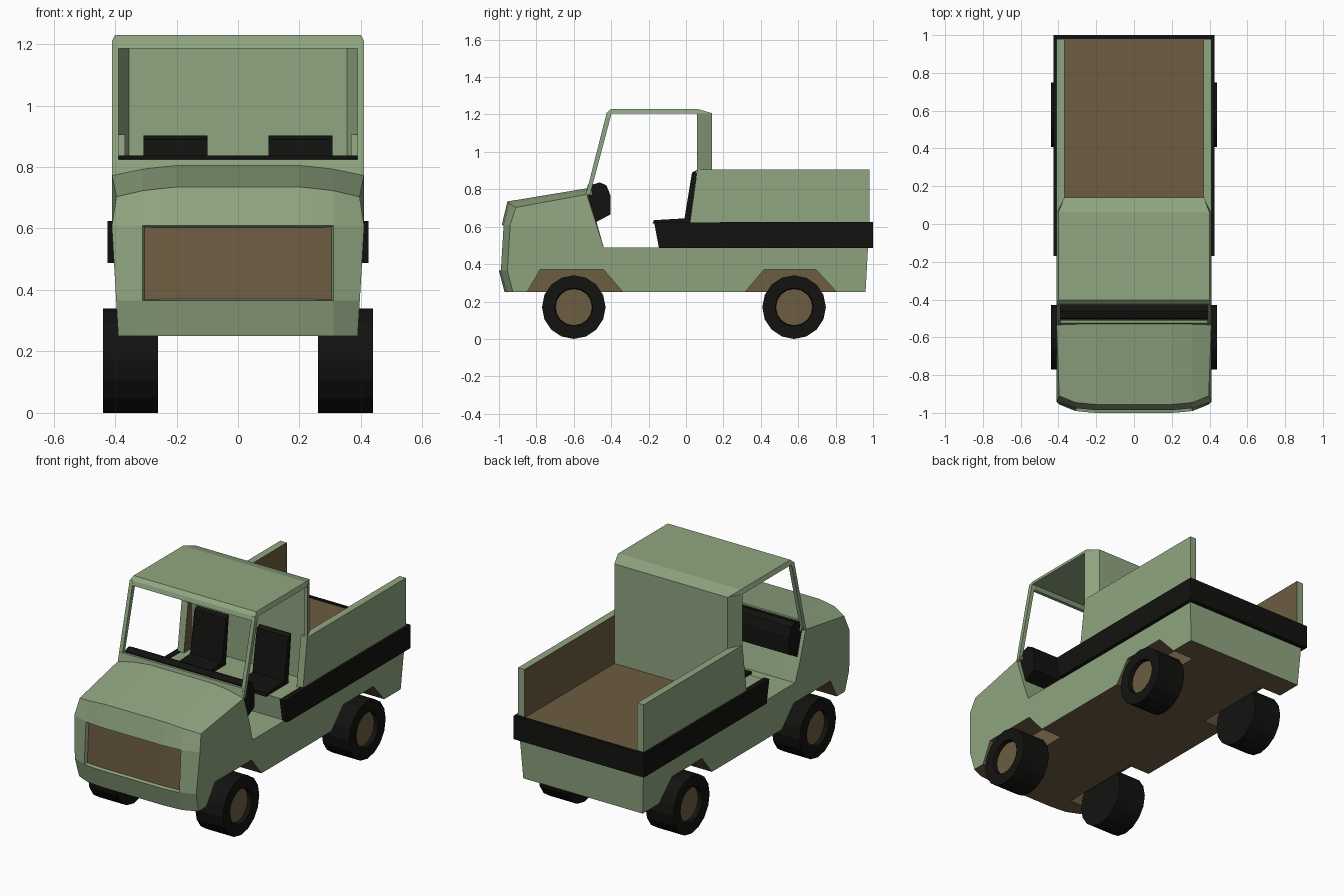
import bpy, bmesh
from mathutils import Matrix

if "Cube" in bpy.data.objects:
    bpy.data.objects.remove(bpy.data.objects["Cube"])


def material(name, rgb):
    m = bpy.data.materials.new(name)
    m.diffuse_color = (*rgb, 1)
    m.use_nodes = True
    m.node_tree.nodes["Principled BSDF"].inputs["Base Color"].default_value = m.diffuse_color
    return m


GREEN = material("green_paint", (0.28, 0.38, 0.22))
BROWN = material("brown", (0.155, 0.109, 0.054))
BLACK = material("black", (0.006, 0.006, 0.005))


def finish(name, bm, mats):
    bmesh.ops.recalc_face_normals(bm, faces=bm.faces)
    me = bpy.data.meshes.new(name)
    bm.to_mesh(me)
    bm.free()
    for m in mats:
        me.materials.append(m)
    ob = bpy.data.objects.new(name, me)
    bpy.context.collection.objects.link(ob)
    return ob


def prism(name, pts, a, b, mats, axis="x", shape=None, paint=None):
    """Extrude a (y,z) profile along x, or an (x,y) profile along z."""
    bm = bmesh.new()
    put = (lambda p, t: (t, p[0], p[1])) if axis == "x" else (lambda p, t: (p[0], p[1], t))
    r0 = [bm.verts.new(put(p, a)) for p in pts]
    r1 = [bm.verts.new(put(p, b)) for p in pts]
    n = len(pts)
    bm.faces.new(r0)
    bm.faces.new(r1)
    for i in range(n):
        bm.faces.new((r0[i], r0[(i + 1) % n], r1[(i + 1) % n], r1[i]))
    if shape:
        for v in bm.verts:
            v.co.x = shape(v.co)
    if paint:
        for f in bm.faces:
            f.material_index = int(paint(f.calc_center_median()))
    return finish(name, bm, mats)


# Body: one side profile lofted across x, with wheel arches and recessed grille
profile = [(.96, .25), (.807, .25), (.695, .37), (.417, .37), (.315, .25),
           (-.337, .25), (-.44, .37), (-.78, .37), (-.85, .25),
           (-.97, .25), (-1.0, .365), (-.985, .61), (-.955, .735), (-.53, .805),
           (-.44, .49), (-.14, .49), (-.155, .62), (.14, .62), (.98, .62)]
half = [(.2, False), (.25, False), (.25, True), (.31, True), (.41, True)]
stations = [(-x, a) for x, a in reversed(half)] + half
ROUND = {.2: (0, 0), .25: (.004, -.005), .31: (.01, -.012), .41: (.045, -.032)}

bm = bmesh.new()
rows = []
for x, arch in stations:
    dy, dz = ROUND[abs(x)]
    row = []
    for i, (y, z) in enumerate(profile):
        if not arch and i in (2, 3, 6, 7):
            z = .25
        if 9 <= i <= 12:
            y += dy
        if i in (12, 13):
            z += dz
        row.append(bm.verts.new((x, y, z)))
    rows.append(row)
grille = []
n = len(profile)
for s in range(len(rows) - 1):
    for i in range(n):
        j = (i + 1) % n
        f = bm.faces.new((rows[s][i], rows[s][j], rows[s + 1][j], rows[s + 1][i]))
        f.material_index = int(i <= 8 or i == 17)
        if i == 10 and abs(stations[s][0]) <= .31 and abs(stations[s + 1][0]) <= .31:
            if stations[s][0] != stations[s + 1][0]:
                grille.append(f)
bm.faces.new(rows[0])
bm.faces.new(rows[-1])
bmesh.ops.remove_doubles(bm, verts=bm.verts, dist=.0005)
bmesh.ops.recalc_face_normals(bm, faces=bm.faces)
grille = [f for f in grille if f.is_valid]
if not grille:
    grille = [f for f in bm.faces if f.normal.y < -.8 and abs(f.calc_center_median().x) < .31
              and .4 < f.calc_center_median().z < .6]
bmesh.ops.inset_region(bm, faces=grille, thickness=.006, depth=-.02)
for f in grille:
    f.material_index = 1
for h in (.489, .6):
    bmesh.ops.bisect_plane(bm, geom=bm.verts[:] + bm.edges[:] + bm.faces[:],
                           plane_co=(0, 0, h), plane_no=(0, 0, 1))
for v in bm.verts:
    if abs(v.co.x) > .4:
        v.co.x *= 1 - .05 * max(0, (.6 - v.co.z) / .35)
        if v.co.y < -.85 and v.co.z > .65:
            v.co.x *= .965
finish("body", bm, [GREEN, BROWN])

# Roof with sloping front header and chamfered rear corners
roof = [(-.43, 1.185), (-.422, 1.21), (-.402, 1.23), (.06, 1.23), (.14, 1.207),
        (.14, 1.19), (.06, 1.205), (-.395, 1.205), (-.41, 1.185)]


def roof_x(c):
    w = .37 if c.y > .1 else (.40 if c.z > 1.22 else .41)
    return w if c.x > 0 else -w


prism("roof", roof, -.41, .41, [GREEN], shape=roof_x)

# Cab rear wall and windscreen sill
prism("cab_rear_wall", [(-.41, .06), (-.37, .14), (.37, .14), (.41, .06),
                        (.39, .06), (.355, .12), (-.355, .12), (-.39, .06)],
      .62, 1.206, [GREEN], axis="z")
prism("windscreen_sill", [(-.535, .77), (-.525, .825), (-.51, .825), (-.50, .77)],
      -.40, .40, [GREEN])

# Dashboard
prism("dashboard", [(-.52, .76), (-.50, .825), (-.46, .837), (-.425, .82), (-.405, .77),
                    (-.405, .665), (-.48, .625)], -.39, .39, [BLACK])

# Parts on both sides
for s, side in ((1, "right"), (-1, "left")):
    prism(f"windscreen_pillar_{side}", [(-.537, .765), (-.512, .775), (-.397, 1.21), (-.424, 1.21)],
          s * .388, s * .41, [GREEN])
    prism(f"bed_side_{side}", [(.02, .615), (.98, .615), (.98, .905), (.06, .905)],
          s * .368, s * .41, [GREEN, BROWN], paint=lambda c: abs(c.x) < .37)
    prism(f"side_band_{side}", [(-.145, .487), (1.0, .487), (1.0, .625), (.4, .625), (-.17, .622)],
          s * .39, s * .425, [BLACK])
    prism(f"seat_cushion_{side}", [(-.178, .618), (-.172, .635), (0, .645), (0, .618)],
          s * .1, s * .307, [BLACK])
    prism(f"seat_back_{side}", [(-.012, .62), (.032, .89), (.058, .903), (.03, .62)],
          s * .1, s * .307, [BLACK])
    # Wheels: 16-sided tyre with a recessed hub
    for y, end in ((-.6, "front"), (.578, "rear")):
        bm = bmesh.new()
        bmesh.ops.create_cone(bm, cap_ends=True, segments=16, radius1=.17, radius2=.17, depth=.18)
        cap = max(bm.faces, key=lambda f: f.calc_center_median().z)
        bmesh.ops.inset_region(bm, faces=[cap], thickness=.068)
        bmesh.ops.inset_region(bm, faces=[cap], thickness=.004, depth=-.025)
        cap.material_index = 1
        bmesh.ops.rotate(bm, verts=bm.verts, matrix=Matrix.Rotation(s * 1.5707963, 3, "Y"))
        bmesh.ops.translate(bm, verts=bm.verts, vec=(s * .35, y, .17))
        finish(f"wheel_{end}_{side}", bm, [BLACK, BROWN])

# Rear band across the tail
prism("rear_band", [(.96, .487), (1.0, .487), (1.0, .625), (.98, .625)], -.42, .42, [BLACK])
